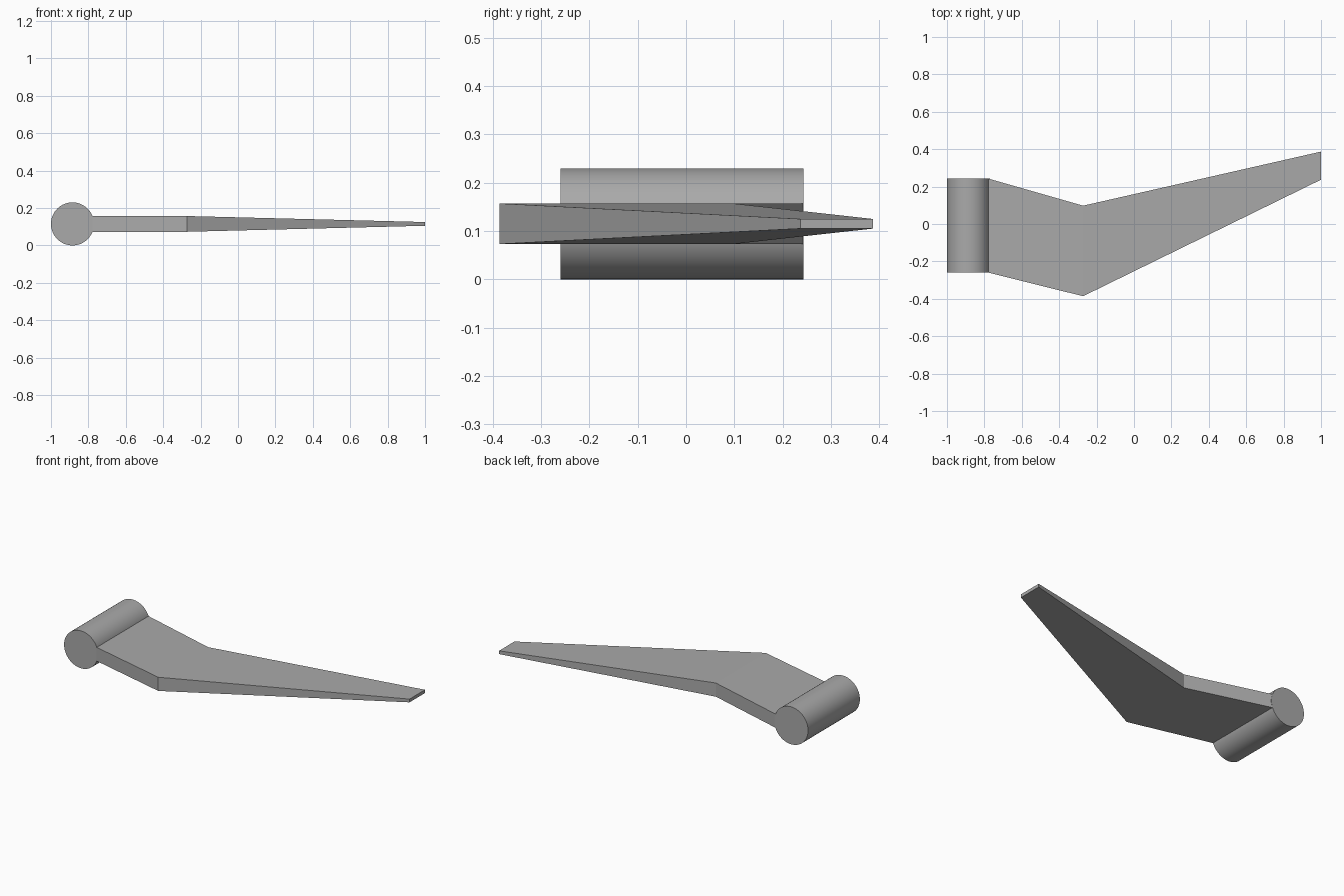
import bpy, bmesh, math

cube = bpy.data.objects.get("Cube")
if cube:
    bpy.data.objects.remove(cube, do_unlink=True)

MID_Z = 0.115
BACK, FRONT = 0.243, -0.26

grey = bpy.data.materials.new("plain_grey")
grey.use_nodes = True
grey.diffuse_color = (0.4, 0.4, 0.4, 1)
grey.node_tree.nodes["Principled BSDF"].inputs["Base Color"].default_value = (0.4, 0.4, 0.4, 1)

# Round hinge barrel running front to back
bpy.ops.mesh.primitive_cylinder_add(
    vertices=64, radius=MID_Z, depth=BACK - FRONT,
    location=(-1 + MID_Z, (BACK + FRONT) / 2, MID_Z), rotation=(math.pi / 2, 0, 0))
barrel = bpy.context.object
barrel.name = "hinge_barrel"
barrel.data.materials.append(grey)
bpy.ops.object.shade_smooth_by_angle(angle=math.radians(30))

# Swept blade lofted through root, elbow and tip: x, front y, back y, half thickness
stations = [(-0.779, FRONT, BACK, 0.042),
            (-0.272, -0.386, 0.098, 0.042),
            (1.0, 0.237, 0.387, 0.01)]
bm = bmesh.new()
rings = [[bm.verts.new((x, y, MID_Z + s * h))
          for y, s in ((y0, -1), (y1, -1), (y1, 1), (y0, 1))]
         for x, y0, y1, h in stations]
for a, b in zip(rings, rings[1:]):
    for i in range(4):
        j = (i + 1) % 4
        bm.faces.new((a[i], a[j], b[j], b[i]))
bm.faces.new(rings[0])
bm.faces.new(rings[-1])
bmesh.ops.recalc_face_normals(bm, faces=bm.faces)
mesh = bpy.data.meshes.new("swept_blade")
bm.to_mesh(mesh)
bm.free()
mesh.materials.append(grey)
blade = bpy.data.objects.new("swept_blade", mesh)
bpy.context.collection.objects.link(blade)
